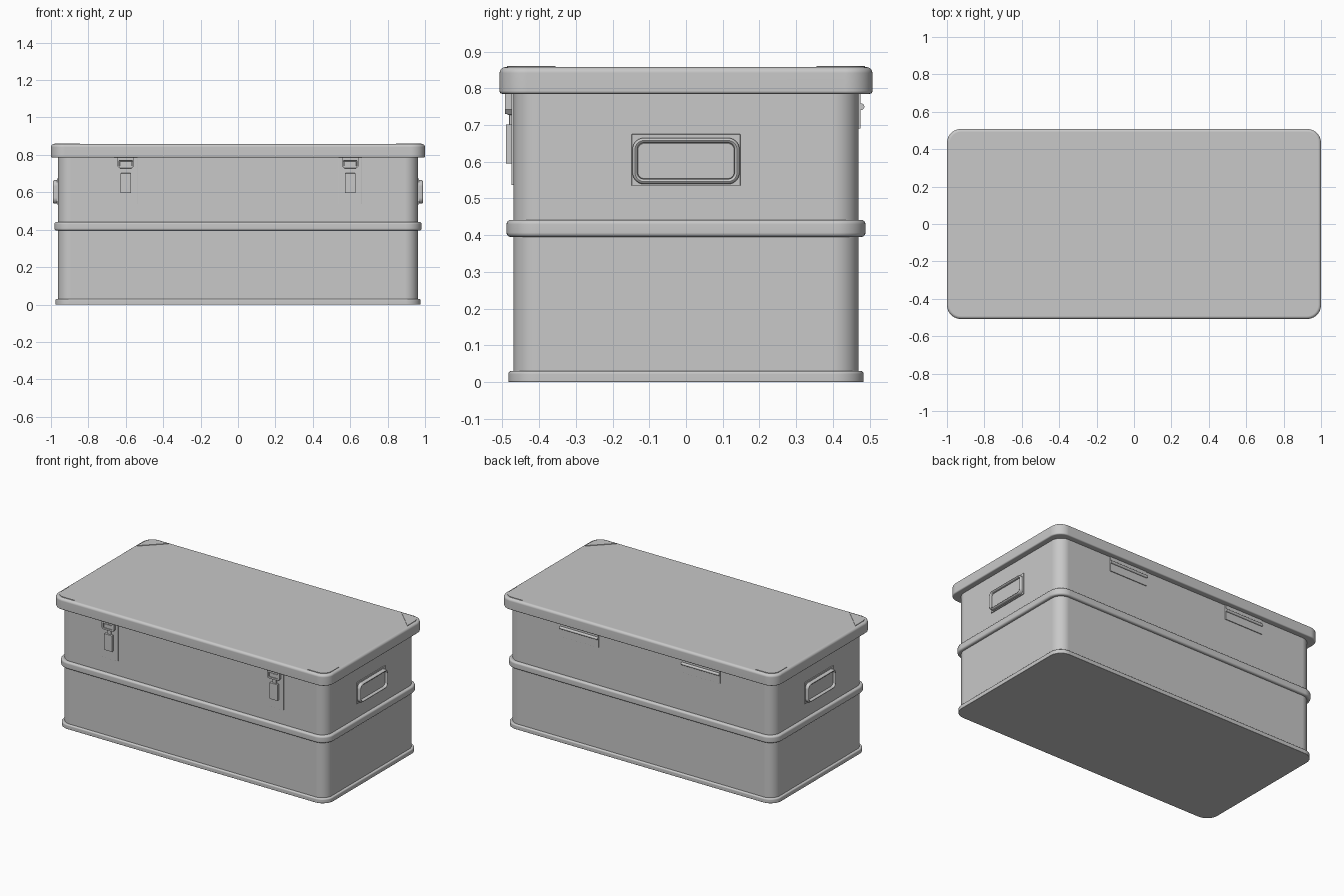
import bpy
import bmesh
from math import cos, sin, pi, radians
from mathutils import Matrix

cube = bpy.data.objects.get("Cube")
if cube:
    bpy.data.objects.remove(cube, do_unlink=True)

metal = bpy.data.materials.new("aluminium_grey")
metal.use_nodes = True
colour = (0.58, 0.58, 0.58, 1)
metal.diffuse_color = colour
metal.node_tree.nodes["Principled BSDF"].inputs["Base Color"].default_value = colour


def finish(name, bm, matrix=None):
    """Turn a bmesh into a smooth shaded object with crisp edges."""
    if matrix:
        bm.transform(matrix)
    bmesh.ops.recalc_face_normals(bm, faces=bm.faces)
    mesh = bpy.data.meshes.new(name)
    bm.to_mesh(mesh)
    bm.free()
    obj = bpy.data.objects.new(name, mesh)
    bpy.context.collection.objects.link(obj)
    mesh.materials.append(metal)
    bpy.ops.object.select_all(action="DESELECT")
    obj.select_set(True)
    bpy.context.view_layer.objects.active = obj
    bpy.ops.object.shade_smooth_by_angle(angle=radians(35))
    obj.modifiers.new("even_shading", "WEIGHTED_NORMAL").keep_sharp = True
    return obj


def outline(hx, hy, r, steps=10):
    """Rounded rectangle, counter-clockwise from the +x side."""
    pts = []
    for q, (sx, sy) in enumerate([(1, 1), (-1, 1), (-1, -1), (1, -1)]):
        for i in range(steps + 1):
            a = (q + i / steps) * pi / 2
            pts.append((sx * (hx - r) + r * cos(a), sy * (hy - r) + r * sin(a)))
    return pts


def loft(name, hx, hy, r, profile, ring=False, matrix=None):
    """Stack rounded rectangles along z; profile holds (inset, z) pairs."""
    bm = bmesh.new()
    loops = [[bm.verts.new((x, y, z)) for x, y in outline(hx - d, hy - d, r - d)]
             for d, z in profile]
    n = len(loops[0])
    pairs = list(zip(loops, loops[1:]))
    if ring:
        pairs.append((loops[-1], loops[0]))
    else:
        bm.faces.new(loops[0])
        bm.faces.new(loops[-1])
    for a, b in pairs:
        for i in range(n):
            j = (i + 1) % n
            bm.faces.new((a[i], a[j], b[j], b[i]))
    return finish(name, bm, matrix)


def rounded(z0, z1, r0, r1, steps=4):
    """Edge profile with rounded lower and upper edges."""
    angles = [i / steps * pi / 2 for i in range(steps + 1)]
    low = [(r0 * (1 - sin(a)), z0 + r0 * (1 - cos(a))) for a in angles]
    high = [(r1 * (1 - cos(a)), z1 - r1 * (1 - sin(a))) for a in angles]
    return low + high


def box(name, x, y, z, bevel=0.003):
    """Softened box from three (min, max) ranges."""
    bm = bmesh.new()
    bmesh.ops.create_cube(bm, size=1)
    for v in bm.verts:
        v.co = [lo + (c + 0.5) * (hi - lo) for c, (lo, hi) in zip(v.co, (x, y, z))]
    bmesh.ops.bevel(bm, geom=bm.edges[:], offset=bevel, segments=2,
                    profile=0.5, affect="EDGES")
    return finish(name, bm)


# Shell of the case with its surrounding rims
loft("case_body", 0.962, 0.47, 0.07, [(0, 0.01), (0, 0.82)])
loft("base_rim", 0.977, 0.484, 0.08, rounded(0, 0.03, 0.003, 0.008))
loft("middle_band", 0.982, 0.489, 0.085, rounded(0.395, 0.442, 0.012, 0.012))
loft("lid", 1.0, 0.508, 0.075, rounded(0.785, 0.858, 0.008, 0.016))

# Raised stacking plates on the lid corners
for sx in (-1, 1):
    for sy in (-1, 1):
        bm = bmesh.new()
        arc = outline(0.98, 0.488, 0.058)[:11]
        pts = [(0.98, 0.355)] + arc + [(0.845, 0.488)]
        face = bm.faces.new([bm.verts.new((x, y, 0.857)) for x, y in pts])
        made = bmesh.ops.extrude_face_region(bm, geom=[face])["geom"]
        for v in made:
            if isinstance(v, bmesh.types.BMVert):
                v.co.z = 0.8615
        side = ("left" if sx > 0 else "right") + ("_back" if sy > 0 else "_front")
        finish("corner_plate_" + side, bm, Matrix.Diagonal((sx, sy, 1, 1)))

# Drop handles: backing plate, rounded bar frame and recessed centre
for s, side in ((1, "left"), (-1, "right")):
    box("handle_plate_" + side, sorted((s * 0.955, s * 0.968)),
        (-0.148, 0.148), (0.535, 0.675), 0.001)
    facing = (Matrix.Translation((s * 0.965, 0, 0.602))
              @ Matrix.Rotation(s * pi / 2, 4, "Y"))
    loft("handle_frame_" + side, 0.063, 0.146, 0.032,
         [(0, 0), (0, 0.017), (0.003, 0.022), (0.007, 0.024),
          (0.011, 0.022), (0.014, 0.017), (0.014, 0)], True, facing)
    loft("handle_centre_" + side, 0.05, 0.133, 0.02,
         [(0, 0), (0, 0.006), (0.002, 0.008)], False, facing)

# Front toggle latches
for s, side in ((1, "left"), (-1, "right")):
    cx = s * 0.6

    def span(w):
        return (cx - w, cx + w)

    box("latch_plate_" + side, span(0.062), (-0.475, -0.465), (0.537, 0.79), 0.001)
    box("latch_lever_" + side, span(0.029), (-0.491, -0.47), (0.595, 0.702))
    box("latch_hook_" + side, span(0.033), (-0.488, -0.47), (0.728, 0.765))
    bm = bmesh.new()
    # U-shaped catch with clipped lower corners
    shape = [(-0.045, 0.79), (-0.045, 0.742), (-0.036, 0.73), (0.036, 0.73),
             (0.045, 0.742), (0.045, 0.79), (0.035, 0.79), (0.035, 0.741),
             (-0.035, 0.741), (-0.035, 0.79)]
    face = bm.faces.new([bm.verts.new((cx + x, -0.493, z)) for x, z in shape])
    made = bmesh.ops.extrude_face_region(bm, geom=[face])["geom"]
    for v in made:
        if isinstance(v, bmesh.types.BMVert):
            v.co.y = -0.47
    finish("latch_catch_" + side, bm)
    box("latch_catch_bridge_" + side, span(0.043), (-0.493, -0.47), (0.768, 0.79))
    box("latch_link_" + side, span(0.015), (-0.482, -0.47), (0.695, 0.735), 0.002)

# Rear hinges: flat leaf with a round knuckle
for s, side in ((1, "left"), (-1, "right")):
    cx = s * 0.44
    box("hinge_leaf_" + side, (cx - 0.138, cx + 0.138), (0.465, 0.475),
        (0.69, 0.79), 0.001)
    bm = bmesh.new()
    bmesh.ops.create_cone(bm, cap_ends=True, segments=16, radius1=0.009,
                          radius2=0.009, depth=0.276)
    finish("hinge_knuckle_" + side, bm,
           Matrix.Translation((cx, 0.477, 0.75)) @ Matrix.Rotation(pi / 2, 4, "Y"))
